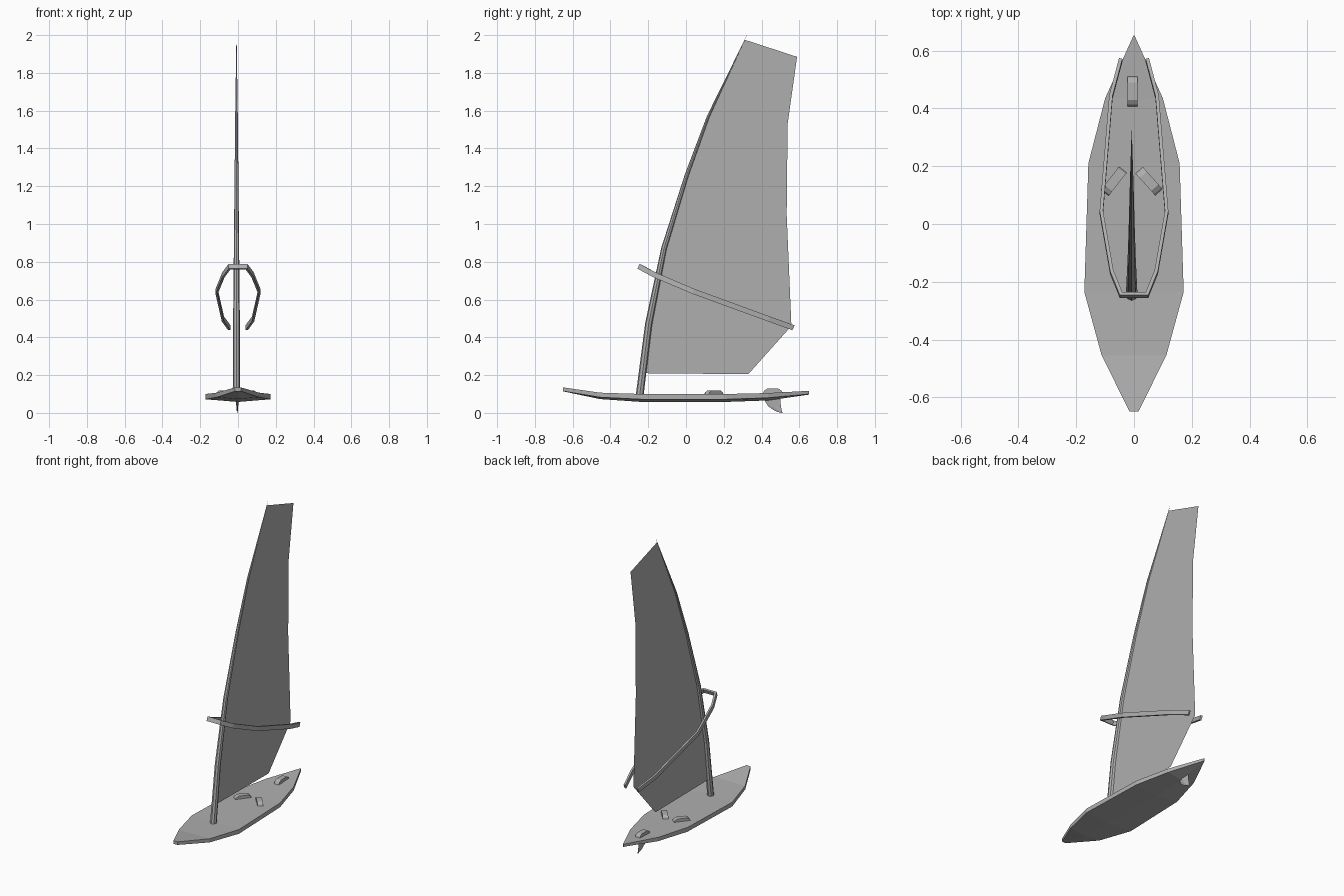
import bpy, bmesh, math
from mathutils import Vector, Matrix

if "Cube" in bpy.data.objects:
    bpy.data.objects.remove(bpy.data.objects["Cube"])

CX = -0.008  # rig sits slightly off the centre line

grey = bpy.data.materials.new("mid_grey")
grey.diffuse_color = (0.43, 0.43, 0.43, 1)
grey.use_nodes = True
grey.node_tree.nodes["Principled BSDF"].inputs["Base Color"].default_value = grey.diffuse_color


def make(name, verts, faces, matrix=None):
    bm = bmesh.new()
    vs = [bm.verts.new(v) for v in verts]
    for f in faces:
        bm.faces.new([vs[i] for i in f])
    if any(not e.is_boundary for e in bm.edges):
        bmesh.ops.recalc_face_normals(bm, faces=bm.faces)
    me = bpy.data.meshes.new(name)
    bm.to_mesh(me)
    bm.free()
    me.materials.append(grey)
    ob = bpy.data.objects.new(name, me)
    bpy.context.collection.objects.link(ob)
    if matrix:
        ob.matrix_world = matrix
    return ob


def loft(name, rings, matrix=None):
    """Skin equal-sized rings and cap both ends."""
    n = len(rings[0])
    verts = [v for r in rings for v in r]
    faces = [(k * n + i, k * n + (i + 1) % n, (k + 1) * n + (i + 1) % n, (k + 1) * n + i)
             for k in range(len(rings) - 1) for i in range(n)]
    faces += [tuple(range(n)), tuple(range(len(verts) - n, len(verts)))]
    return make(name, verts, faces, matrix)


# Board: stations of y, half width, deck z, rail bottom z, keel z
stations = [(-0.65, 0.015, 0.135, 0.115, 0.114), (-0.455, 0.112, 0.107, 0.083, 0.073),
            (-0.235, 0.172, 0.100, 0.072, 0.058), (0.21, 0.158, 0.100, 0.072, 0.058),
            (0.435, 0.10, 0.105, 0.080, 0.066), (0.652, 0.002, 0.117, 0.100, 0.097)]
loft("board", [[(-w, y, t), (w, y, t), (w, y, b), (0, y, k), (-w, y, b)]
               for y, w, t, b, k in stations])

# Mast: tapered bent spar
spar = [(-0.245, 0.095, 0.020), (-0.198, 0.47, 0.018), (-0.117, 0.87, 0.014),
        (0.004, 1.26, 0.010), (0.118, 1.57, 0.007), (0.323, 2.0, 0.0005)]
rings = []
for y, z, r in spar:
    rings.append([(CX + r * math.cos(a), y + r * math.sin(a), z - 0.3 * r * math.sin(a))
                  for a in (math.tau * i / 8 for i in range(8))])
loft("mast", rings)

# Sail: one thin flat sheet
luff = [(-0.215, 0.21)] + [(y, z) for y, z, r in spar[1:5]] + [(0.312, 1.975)]
leech = [(0.588, 1.885), (0.538, 1.53), (0.533, 1.05), (0.558, 0.46), (0.33, 0.205)]
outline = luff + leech
make("sail", [(CX, y, z) for y, z in outline], [tuple(range(len(outline)))])

# Boom: open wishbone loop, mirrored about the centre line
half = [(0.045, -0.246, 0.774), (0.077, -0.167, 0.731), (0.113, 0.04, 0.643),
        (0.080, 0.44, 0.497), (0.046, 0.568, 0.451)]
path = [Vector((-x, y, z)) for x, y, z in reversed(half)] + [Vector(p) for p in half]
up = Vector((0, 0.38, 0.925)) * 0.014
rings = []
for i, p in enumerate(path):
    d0 = (p - path[max(i - 1, 0)]).normalized()
    d1 = (path[min(i + 1, len(path) - 1)] - p).normalized()
    side = (d0 + d1).normalized().cross(up).normalized()
    ref = d1 if d1.length else d0
    side *= 0.006 / max(ref.cross(up).normalized().dot(side), 0.5)
    rings.append([p + side + up, p - side + up, p - side - up, p + side - up])
loft("boom", rings)

# Foot straps: low solid faceted humps
arch = [(-0.054, 0), (-0.046, 0.015), (-0.030, 0.025), (0.030, 0.025), (0.046, 0.015), (0.054, 0)]
for name, x, y, z, turn in (("rear_strap", -0.005, 0.46, 0.103, 0),
                            ("left_strap", -0.070, 0.148, 0.094, -38),
                            ("right_strap", 0.052, 0.148, 0.094, 42)):
    m = Matrix.Translation((x, y, z)) @ Matrix.Rotation(math.radians(turn), 4, 'Z')
    loft(name, [[(s, *p) for p in arch] for s in (-0.017, 0.017)], m)

# Fin: swept blade, levels of z, leading y, trailing y, half thickness
blade = [(0.085, 0.405, 0.50, 0.008), (0.035, 0.435, 0.502, 0.005),
         (0.012, 0.468, 0.507, 0.003), (0.0, 0.502, 0.511, 0.0005)]
loft("fin", [[(-0.004, a, z), (-0.004 + t, a * 0.6 + b * 0.4, z), (-0.004, b, z),
              (-0.004 - t, a * 0.6 + b * 0.4, z)] for z, a, b, t in blade])
